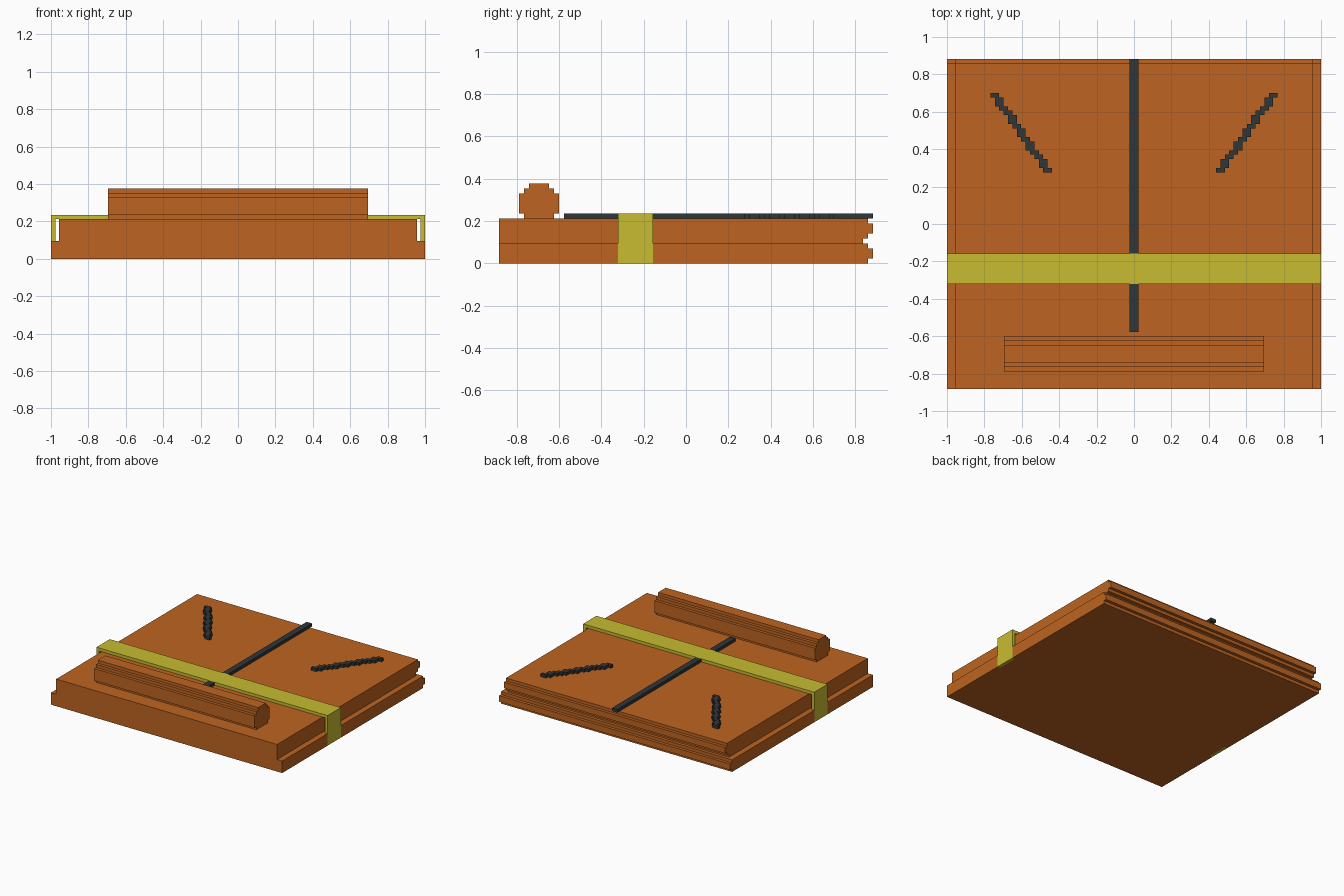
import bpy, bmesh
from mathutils import Vector

if "Cube" in bpy.data.objects:
    bpy.data.objects.remove(bpy.data.objects["Cube"])

V = 2 / 85            # step size of the blocky style
YF = -75 * V / 2      # front edge


def material(name, rgb):
    m = bpy.data.materials.new(name)
    m.diffuse_color = (*rgb, 1)
    m.use_nodes = True
    m.node_tree.nodes["Principled BSDF"].inputs["Base Color"].default_value = m.diffuse_color
    return m


ORANGE = material("burnt orange", (0.515, 0.127, 0.015))
YELLOW = material("yellow", (0.578, 0.503, 0.032))
DARK = material("dark slate", (0.03, 0.037, 0.04))


def prism(name, points, depth, mat):
    """Extrude a closed 3D outline along the depth vector."""
    bm = bmesh.new()
    face = bm.faces.new([bm.verts.new(p) for p in points])
    ext = bmesh.ops.extrude_face_region(bm, geom=[face])
    moved = [g for g in ext["geom"] if isinstance(g, bmesh.types.BMVert)]
    bmesh.ops.translate(bm, verts=moved, vec=Vector(depth))
    bmesh.ops.recalc_face_normals(bm, faces=bm.faces)
    mesh = bpy.data.meshes.new(name)
    bm.to_mesh(mesh)
    bm.free()
    ob = bpy.data.objects.new(name, mesh)
    bpy.context.collection.objects.link(ob)
    mesh.materials.append(mat)
    return ob


def box(name, x0, x1, y0, y1, z0, z1, mat):
    return prism(name, [(x0, y0, z0), (x1, y0, z0), (x1, y1, z0), (x0, y1, z0)],
                 (0, 0, z1 - z0), mat)


def side_profile(name, half, yz, mat):
    """Side outline in steps from the front edge, extruded across x."""
    return prism(name, [(-half, YF + y * V, z * V) for y, z in yz], (2 * half, 0, 0), mat)


# Base: straight front, stepped and grooved back edge
rows = [(0, 1, 74), (1, 3, 75), (3, 4, 74), (4, 5, 73), (5, 6, 74), (6, 8, 75), (8, 9, 74)]
outline = [(0, 0)]
for z0, z1, y in rows:
    outline += [(y, z0), (y, z1)]
base = side_profile("base", 1, outline + [(0, 9)], ORANGE)

# Strap position
B0, B1 = -0.321, -0.157
LEG = 1 - V

# Cut the side rebates and the slots for the strap legs
for s in (-1, 1):
    for name, x, y0, y1, z0 in (("rebate_cutter", 0.956, -1.1, 1.1, 4 * V),
                                ("slot_cutter", LEG, B0, B1, -0.1)):
        c = box(name, s * x, s * 1.1, y0, y1, z0, 0.4, ORANGE)
        c.hide_render = True
        c.hide_viewport = True
        mod = base.modifiers.new(name, 'BOOLEAN')
        mod.operation = 'DIFFERENCE'
        mod.solver = 'EXACT'
        mod.object = c

# Rounded bar near the front
half = [(11, 9), (11, 10), (12, 10), (12, 14), (11, 14), (11, 15), (10, 15), (10, 16)]
side_profile("front_bar", 29.5 * V, half + [(16 - y, z) for y, z in reversed(half)], ORANGE)

# Strap over the top with a leg down each side
top, seat = 10 * V, 9 * V
prism("strap", [(x, B0, z) for x, z in
                ((-1, 0), (-LEG, 0), (-LEG, seat), (LEG, seat),
                 (LEG, 0), (1, 0), (1, top), (-1, top))], (0, B1 - B0, 0), YELLOW)

# Centre rail in front of and behind the strap
box("centre_rail_front", -V, V, YF + 13 * V, B0, seat, top, DARK)
box("centre_rail_back", -V, V, B1, -YF, seat, top, DARK)

# Staircase-shaped diagonal bars, mirrored left and right
N = 18
for s, name in ((-1, "diagonal_bar_left"), (1, "diagonal_bar_right")):
    outer, inner = [], []
    for i in range(N):
        x = 0.768 - round(i * 12 / (N - 1)) * V
        for y in (0.70 - i * V, 0.70 - (i + 1) * V):
            outer.append((s * x, y, seat))
            inner.append((s * (x - 2 * V), y, seat))
    pts = []
    for p in outer + inner[::-1]:
        if not pts or (Vector(p) - Vector(pts[-1])).length > 1e-5:
            pts.append(p)
    prism(name, pts, (0, 0, V), DARK)
